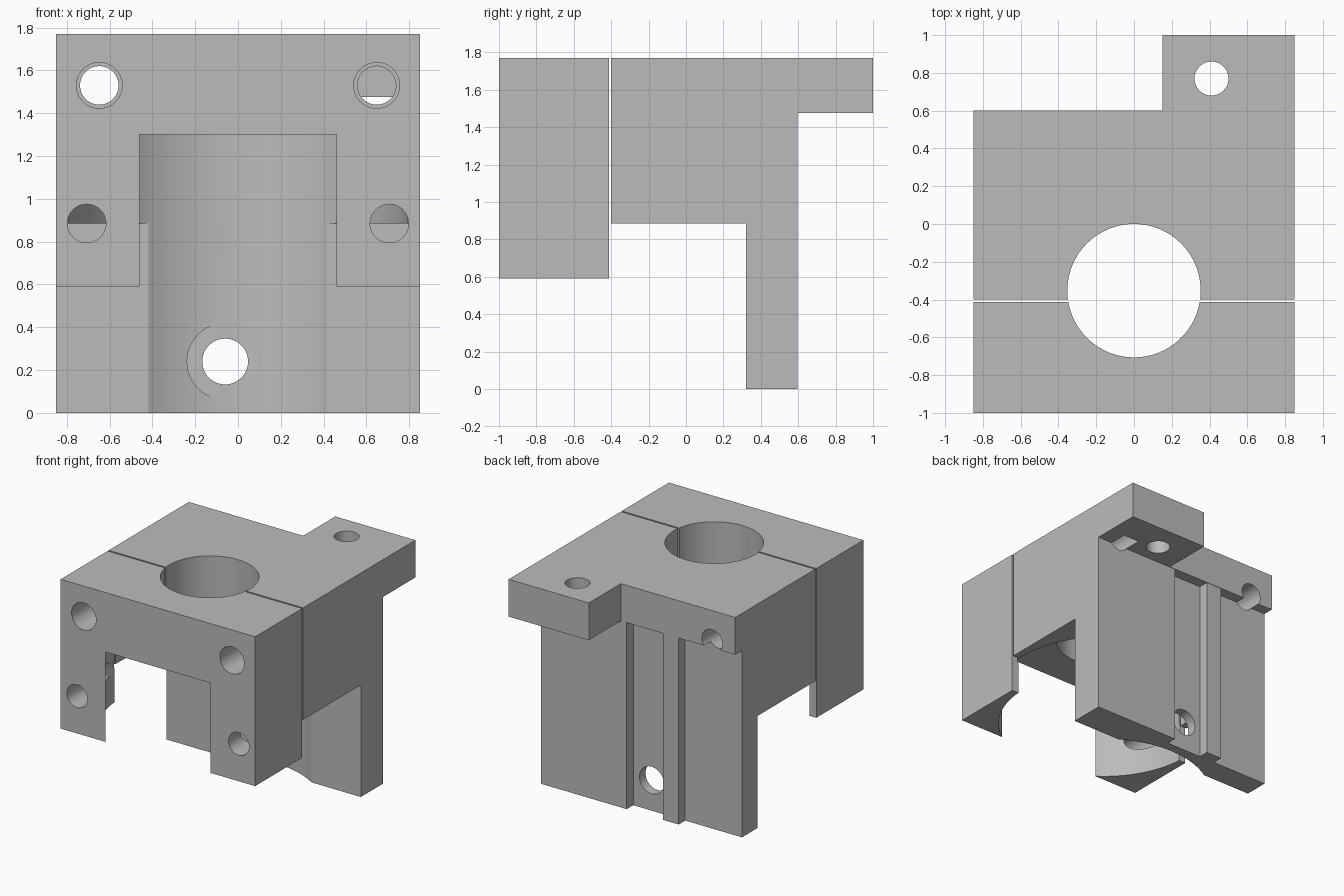
import bpy, bmesh, math
from mathutils import Matrix

cube = bpy.data.objects.get("Cube")
if cube:
    bpy.data.objects.remove(cube, do_unlink=True)

GREY = (0.5, 0.5, 0.5, 1)
metal = bpy.data.materials.new("plain grey")
metal.use_nodes = True
metal.diffuse_color = GREY
metal.node_tree.nodes["Principled BSDF"].inputs["Base Color"].default_value = GREY


def make_object(name, bm):
    bmesh.ops.recalc_face_normals(bm, faces=bm.faces)
    mesh = bpy.data.meshes.new(name)
    bm.to_mesh(mesh)
    bm.free()
    ob = bpy.data.objects.new(name, mesh)
    bpy.context.collection.objects.link(ob)
    return ob


def extrude_profile(name, points, vector):
    bm = bmesh.new()
    face = bm.faces.new([bm.verts.new(p) for p in points])
    new = bmesh.ops.extrude_face_region(bm, geom=[face])["geom"]
    verts = [g for g in new if isinstance(g, bmesh.types.BMVert)]
    bmesh.ops.translate(bm, verts=verts, vec=vector)
    return make_object(name, bm)


def box(x, y, z):
    pts = [(x[0], y[0], z[0]), (x[1], y[0], z[0]), (x[1], y[1], z[0]), (x[0], y[1], z[0])]
    return extrude_profile("cutter", pts, (0, 0, z[1] - z[0]))


def rod(axis, a, b, radius, span, sides=48):
    """Cylinder along z at (x, y) = (a, b), or along y at (x, z) = (a, b)."""
    mid = sum(span) / 2
    if axis == "z":
        mat = Matrix.Translation((a, b, mid))
    else:
        mat = Matrix.Translation((a, mid, b)) @ Matrix.Rotation(math.pi / 2, 4, "X")
    bm = bmesh.new()
    bmesh.ops.create_cone(bm, cap_ends=True, segments=sides, radius1=radius,
                          radius2=radius, depth=span[1] - span[0], matrix=mat)
    return make_object("cutter", bm)


def cut(ob, cutters):
    bpy.ops.object.select_all(action="DESELECT")
    bpy.context.view_layer.objects.active = ob
    ob.select_set(True)
    for cutter in cutters:
        mod = ob.modifiers.new("cut", "BOOLEAN")
        mod.operation, mod.solver, mod.object = "DIFFERENCE", "EXACT", cutter
        bpy.ops.object.modifier_apply(modifier=mod.name)
        bpy.data.objects.remove(cutter, do_unlink=True)
    ob.data.materials.clear()
    ob.data.materials.append(metal)
    bpy.ops.object.shade_smooth_by_angle(angle=math.radians(30))


W, TOP, SLAB = 0.85, 1.77, 1.475
BORE_Y = -0.353


def shaft_cutters():
    """Narrow bore through the top and the wide clearance below it."""
    return [rod("z", 0, BORE_Y, 0.353, (1, 2), 96),
            rod("z", 0, BORE_Y, 0.793, (-0.2, 1.3), 128)]


# Front clamp half: block with two legs
outline = [(-W, 0.59), (-0.46, 0.59), (-0.46, 1.3), (0.46, 1.3),
           (0.46, 0.59), (W, 0.59), (W, TOP), (-W, TOP)]
clamp = extrude_profile("front_clamp", [(x, -1, z) for x, z in outline], (0, 0.587, 0))
holes = []
for side in (-1, 1):
    holes.append(rod("y", side * 0.648, 1.53, 0.107, (-1.2, -0.2)))
    holes.append(rod("y", side * 0.707, 0.885, 0.09, (-1.2, -0.2)))
cut(clamp, shaft_cutters() + holes)

# Rear bracket: block, back plate and overhanging tab
outline = [(-0.4, 0.885), (0.32, 0.885), (0.32, 0), (0.597, 0),
           (0.597, SLAB), (1, SLAB), (1, TOP), (-0.4, TOP)]
bracket = extrude_profile("rear_bracket", [(-W, y, z) for y, z in outline], (2 * W, 0, 0))
cut(bracket, shaft_cutters() + [
    box((-1, 0.15), (0.6, 1.2), (1.2, 2)),            # leaves the tab on one side
    box((-0.215, 0.10), (0.515, 0.7), (-0.1, SLAB)),  # groove in the back
    box((-1, -0.354), (0.515, 0.7), (-0.1, SLAB)),    # rebate beside the rib
    rod("z", 0.41, 0.77, 0.09, (1.2, 2)),             # tab hole
    rod("y", -0.648, 1.53, 0.09, (-0.6, 0.8)),        # through bolt hole
    rod("y", 0.648, 1.53, 0.09, (-0.6, 0.74)),        # blind bolt hole
    rod("y", -0.06, 0.24, 0.107, (0, 0.8)),           # plate hole
    rod("y", -0.06, 0.24, 0.178, (0, 0.436)),         # shallow counterbore
])
